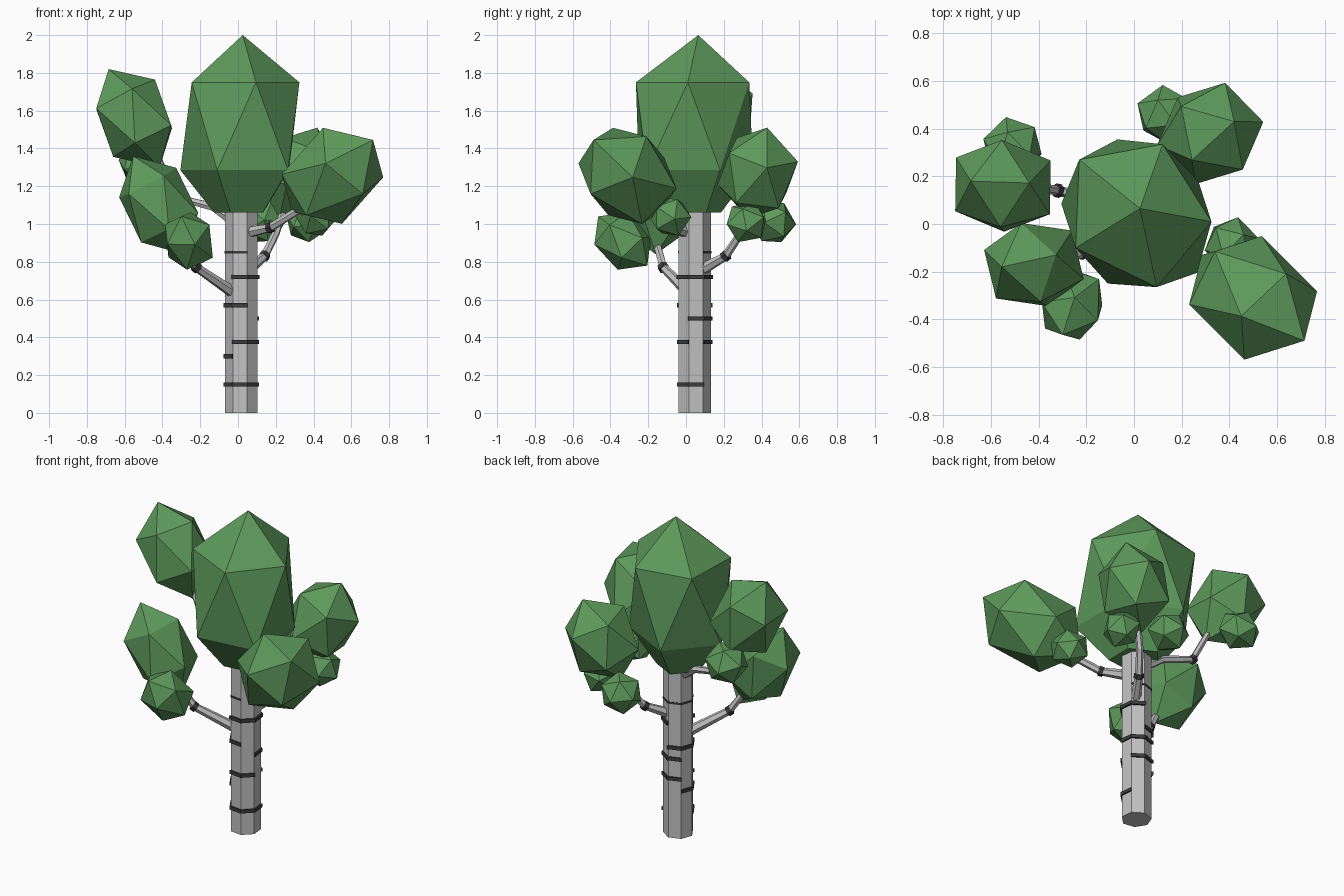
import bpy, bmesh, math
from mathutils import Vector, Matrix

if "Cube" in bpy.data.objects:
    bpy.data.objects.remove(bpy.data.objects["Cube"])


def material(name, rgb):
    m = bpy.data.materials.new(name)
    m.diffuse_color = (*rgb, 1)
    m.use_nodes = True
    m.node_tree.nodes["Principled BSDF"].inputs["Base Color"].default_value = m.diffuse_color
    return m


LEAF = material("leaf_green", (0.11, 0.32, 0.105))
BARK = material("pale_bark", (0.54, 0.54, 0.54))
DARK = material("dark_bark", (0.045, 0.045, 0.045))


def finish(bm, name, mat):
    bmesh.ops.recalc_face_normals(bm, faces=bm.faces[:])
    me = bpy.data.meshes.new(name)
    bm.to_mesh(me)
    bm.free()
    me.materials.append(mat)
    ob = bpy.data.objects.new(name, me)
    bpy.context.collection.objects.link(ob)
    return ob


def loft(bm, rings):
    """Skin a list of equal rings of points and cap both ends."""
    vs = [[bm.verts.new(p) for p in r] for r in rings]
    n = len(vs[0])
    for a, b in zip(vs, vs[1:]):
        for i in range(n):
            bm.faces.new((a[i], a[(i + 1) % n], b[(i + 1) % n], b[i]))
    bm.faces.new(vs[0])
    bm.faces.new(vs[-1])


def ring_at(p, d, r, n=6):
    q = Vector(d).to_track_quat('Z', 'Y')
    return [Vector(p) + q @ Vector((r * math.cos(i * math.tau / n), r * math.sin(i * math.tau / n), 0))
            for i in range(n)]


# Trunk: seven-sided column
CX, CY, R = 0.02, 0.045, 0.088


def trunk_pt(k, r, z):
    a = math.radians(-20) + k * math.tau / 7
    return Vector((CX + r * math.cos(a), CY + r * math.sin(a), z))


bm = bmesh.new()
loft(bm, [[trunk_pt(k, R, z) for k in range(7)] for z in (0, 1.07)])
finish(bm, "trunk", BARK)

# Dark bark bands covering some of the trunk's sides: height, first side, side count, depth
bm = bmesh.new()
for z, k0, n, d in [(0.15, 4, 4, .009), (0.30, 3, 2, .009), (0.375, 5, 2, .009), (0.375, 1, 2, .009),
                    (0.50, 0, 3, .009), (0.57, 2, 4, .009), (0.72, 5, 4, .012), (0.85, 1, 5, .003)]:
    h = 0.011 if d > .005 else 0.006
    loft(bm, [[trunk_pt(k, R - .01, z - h), trunk_pt(k, R + d, z - h),
               trunk_pt(k, R + d, z + h), trunk_pt(k, R - .01, z + h)] for k in range(k0, k0 + n + 1)])
finish(bm, "trunk_bark_bands", DARK)

# Branches: bent six-sided tubes, with a dark band near each elbow
branches = {
    "front_left_branch": [(0, .03, .62), (-.22, -.12, .77), (-.29, -.15, .88), (-.36, -.16, 1.0)],
    "front_right_branch": [(.05, .01, .955), (.17, -.09, .98), (.30, -.17, 1.06), (.42, -.25, 1.15)],
    "back_right_branch": [(.05, .07, .75), (.14, .21, .83), (.20, .29, .95), (.26, .34, 1.12)],
    "back_left_branch": [(0, .06, 1.0), (-.13, .095, 1.09), (-.32, .14, 1.14), (-.45, .16, 1.4)],
}
for name, path in branches.items():
    pts = [Vector(p) for p in path]
    dirs = [(pts[min(i + 1, 3)] - pts[max(i - 1, 0)]).normalized() for i in range(4)]
    bm = bmesh.new()
    loft(bm, [ring_at(p, d, r) for p, d, r in zip(pts, dirs, (.032, .023, .021, .018))])
    finish(bm, name, BARK)
    e = 2 if name == "back_left_branch" else 1
    bm = bmesh.new()
    loft(bm, [ring_at(pts[e] + dirs[e] * s, dirs[e], .029) for s in (-.014, .014)])
    finish(bm, name + "_band", DARK)

# Main crown: apex, two offset rings of five and a flat base
upper = [(.12, .335), (.325, .01), (.095, -.265), (-.245, -.10), (-.23, .27)]
lower = [(.27, .18), (.265, -.205), (-.11, -.25), (-.305, .085), (-.07, .355)]
base = [(CX + (x - CX) * .45, CY + (y - CY) * .45) for x, y in lower]
bm = bmesh.new()
bm.verts.new((.025, .065, 2.0))
for pts, z in ((upper, 1.75), (lower, 1.285), (base, 1.06)):
    for x, y in pts:
        bm.verts.new((x, y, z))
bmesh.ops.convex_hull(bm, input=bm.verts[:])
finish(bm, "main_crown", LEAF)


# Side foliage: stretched twenty-sided clumps, given by centre, half-axis to the tip, radius and spin
def clump(name, centre, tip, r, spin):
    tip = Vector(tip)
    rot = Vector((0, 0, 1)).rotation_difference(tip).to_matrix().to_4x4()
    m = (Matrix.Translation(centre) @ rot @ Matrix.Rotation(math.radians(spin), 4, 'Z')
         @ Matrix.Diagonal((r, r, tip.length, 1)))
    bm = bmesh.new()
    bmesh.ops.create_icosphere(bm, subdivisions=1, radius=1, matrix=m)
    finish(bm, name, LEAF)


clump("upper_left_foliage", (-.55, .16, 1.56), (-.135, .02, .26), .215, 0)
clump("lower_left_foliage", (-.42, -.17, 1.10), (-.135, -.01, .26), .20, 15)
clump("right_front_foliage", (.50, -.31, 1.255), (.215, -.18, .19), .25, 20)
clump("right_back_foliage", (.32, .38, 1.27), (.10, .05, .24), .22, 10)
clump("front_small_foliage", (-.26, -.335, .91), (-.04, -.13, .13), .145, 0)
clump("left_back_small_foliage", (-.51, .325, 1.32), (-.02, .06, .10), .13, 30)
clump("right_small_foliage", (.41, -.085, 1.04), (.05, .04, .09), .118, 10)
clump("back_small_foliage", (.13, .46, 1.01), (-.03, .06, .10), .125, 20)
clump("right_back_small_foliage", (.36, .32, 1.01), (.08, -.02, .07), .118, 0)
